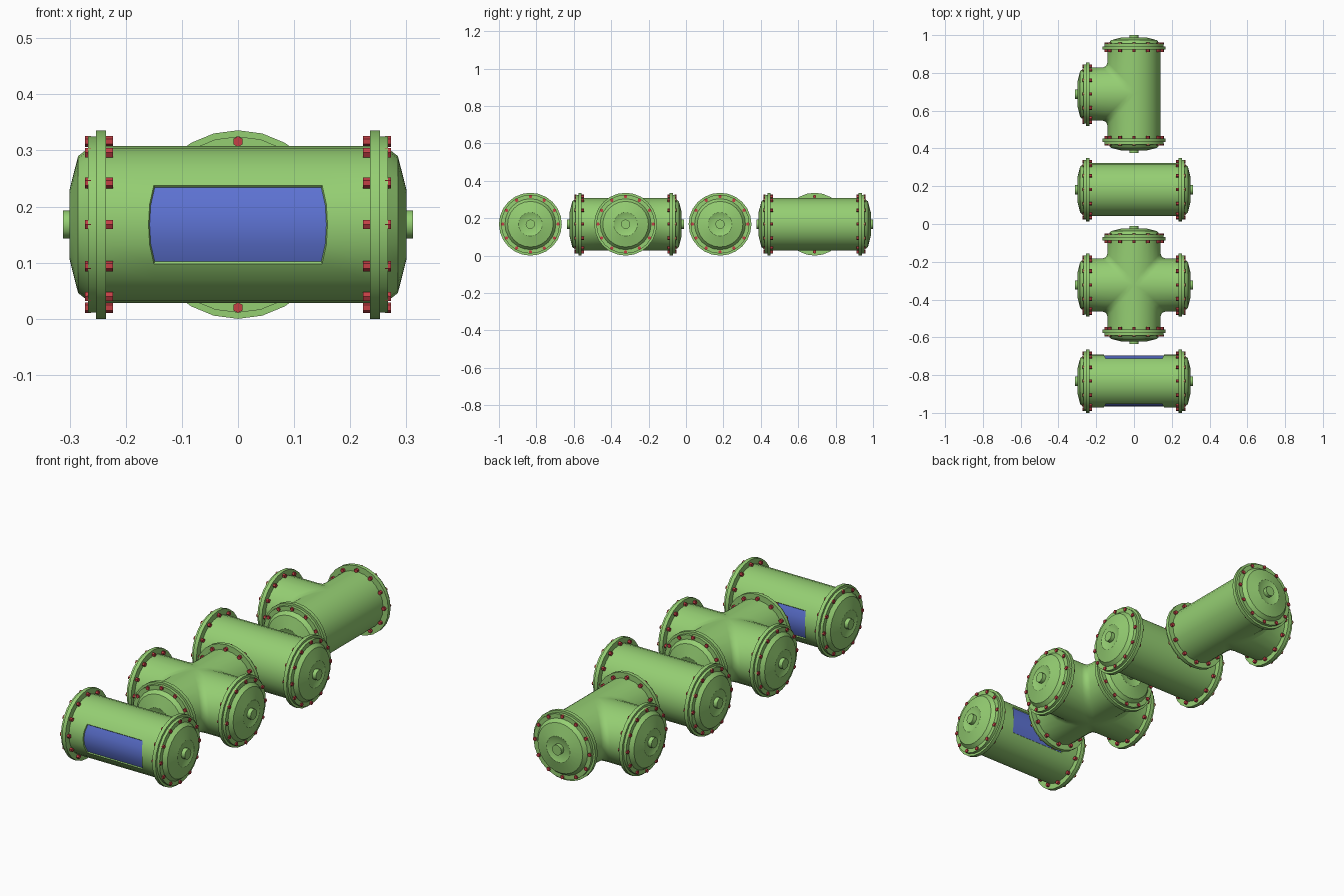
import bpy, bmesh, math
from mathutils import Matrix, Vector

if "Cube" in bpy.data.objects:
    bpy.data.objects.remove(bpy.data.objects["Cube"])

R, ZC, SIDES, END = 0.14, 0.168, 24, 0.236


def material(name, rgb):
    m = bpy.data.materials.new(name)
    m.diffuse_color = (*rgb, 1)
    m.use_nodes = True
    m.node_tree.nodes["Principled BSDF"].inputs["Base Color"].default_value = m.diffuse_color
    return m


GREEN = material("green paint", (0.30, 0.62, 0.17))
RED = material("red bolts", (0.55, 0.05, 0.06))
BLUE = material("blue glass", (0.11, 0.17, 0.65))


def finish(bm, name, mats, place, sharp=35):
    """Weld, orient, shade by angle and link as an object."""
    bmesh.ops.remove_doubles(bm, verts=bm.verts, dist=1e-5)
    bmesh.ops.recalc_face_normals(bm, faces=bm.faces)
    for f in bm.faces:
        f.smooth = True
    for e in bm.edges:
        if len(e.link_faces) == 2 and e.calc_face_angle(0) > math.radians(sharp):
            e.smooth = False
    me = bpy.data.meshes.new(name)
    bm.to_mesh(me)
    bm.free()
    for m in mats:
        me.materials.append(m)
    ob = bpy.data.objects.new(name, me)
    ob.matrix_world = place
    bpy.context.collection.objects.link(ob)
    return ob


def bridge(bm, rings):
    """Join rings of points with quads; returns the rows of faces."""
    vs = [[bm.verts.new(p) for p in ring] for ring in rings]
    rows = []
    for a, b in zip(vs, vs[1:]):
        n = len(a)
        rows.append([bm.faces.new((a[i], a[(i + 1) % n], b[(i + 1) % n], b[i])) for i in range(n)])
    return vs, rows


def ring(x, r, n=SIDES):
    return [Vector((x, r * math.cos(2 * math.pi * i / n), r * math.sin(2 * math.pi * i / n))) for i in range(n)]


def lathe(name, profile, n, place, mat):
    bm = bmesh.new()
    vs, _ = bridge(bm, [ring(x, r, n) for x, r in profile])
    bm.faces.new(vs[0])
    bm.faces.new(vs[-1])
    return finish(bm, name, [mat], place)


def quarter(k):
    return Matrix.Rotation(k * math.pi / 2, 4, 'Z')


def fitting(name, arms, place):
    """Pipe body: one tube per arm, mitred with a small fillet against neighbours."""
    bm = bmesh.new()
    for k in arms:
        inner, mid = [], []
        for p in ring(0, R):
            u = abs(p.y)
            side = (k + (1 if p.y > 0 else -1)) % 4
            if side in arms and u > 1e-4:
                m = u + 0.008 * u / R
                inner.append(Vector((m, math.copysign(m, p.y), p.z)))
                mid.append(Vector((u + 0.027, p.y, p.z)))
            else:
                inner.append(p.copy())
                mid.append(Vector((0.027, p.y, p.z)))
        rot = quarter(k)
        bridge(bm, [[rot @ p for p in r] for r in (inner, mid, ring(END, R))])
    finish(bm, name, [GREEN], place, 60)


def window_pipe(name, place):
    """Straight pipe with a recessed curved window in front and back."""
    bm = bmesh.new()

    def edge(s):
        pts = ring(0, R)
        for p in pts:
            c = abs(p.y) / R
            p.x = s * (0.15 + 0.0095 * max(0, (c - 0.866) / 0.134) ** 0.8)
        return pts
    _, rows = bridge(bm, [ring(-END, R), edge(-1), edge(1), ring(END, R)])
    bmesh.ops.recalc_face_normals(bm, faces=bm.faces)
    panes = [f for f in rows[1] if abs(f.calc_center_median().z) < R * 0.5]
    bmesh.ops.inset_region(bm, faces=panes, thickness=0.002, depth=-0.005,
                           use_boundary=True, use_even_offset=True)
    for f in panes:
        f.material_index = 1
    finish(bm, name, [GREEN, BLUE], place)


def bolts(name, place):
    """Twelve hexagonal bolts through the flange."""
    bm = bmesh.new()
    for i in range(12):
        a = i * math.pi / 6
        rot = Matrix.Rotation(a, 4, 'X') @ Matrix.Translation((0, 0.148, 0))
        for x0, x1, r in ((0.223, 0.240, 0.0095), (0.262, 0.273, 0.0095)):
            vs, _ = bridge(bm, [[rot @ p for p in ring(x, r, 6)] for x in (x0, x1)])
            bm.faces.new(vs[0])
            bm.faces.new(vs[1])
    finish(bm, name, [RED], place)


FLANGE = [(0.235, 0.139), (0.235, 0.168), (0.253, 0.168), (0.253, 0.157), (0.267, 0.157),
          (0.267, 0.136), (0.285, 0.122), (0.300, 0.063), (0.293, 0.045), (0.292, 0.02)]
KNOB = [(0.288, 0.025), (0.312, 0.025)]

# Four fittings in a row: name, y position, arms (0 right, 1 back, 2 left, 3 front)
for name, y, arms in (("window_pipe", -0.832, (0, 2)), ("cross_pipe", -0.323, (0, 1, 2, 3)),
                      ("straight_pipe", 0.182, (0, 2)), ("tee_pipe", 0.688, (1, 2, 3))):
    base = Matrix.Translation((0, y, ZC))
    if name == "window_pipe":
        window_pipe(name + "_body", base)
    else:
        fitting(name + "_body", arms, base)
    for k in arms:
        place = base @ quarter(k)
        lathe(f"{name}_flange_cap_{k}", FLANGE, SIDES, place, GREEN)
        lathe(f"{name}_cap_knob_{k}", KNOB, 12, place, GREEN)
        bolts(f"{name}_bolts_{k}", place)
